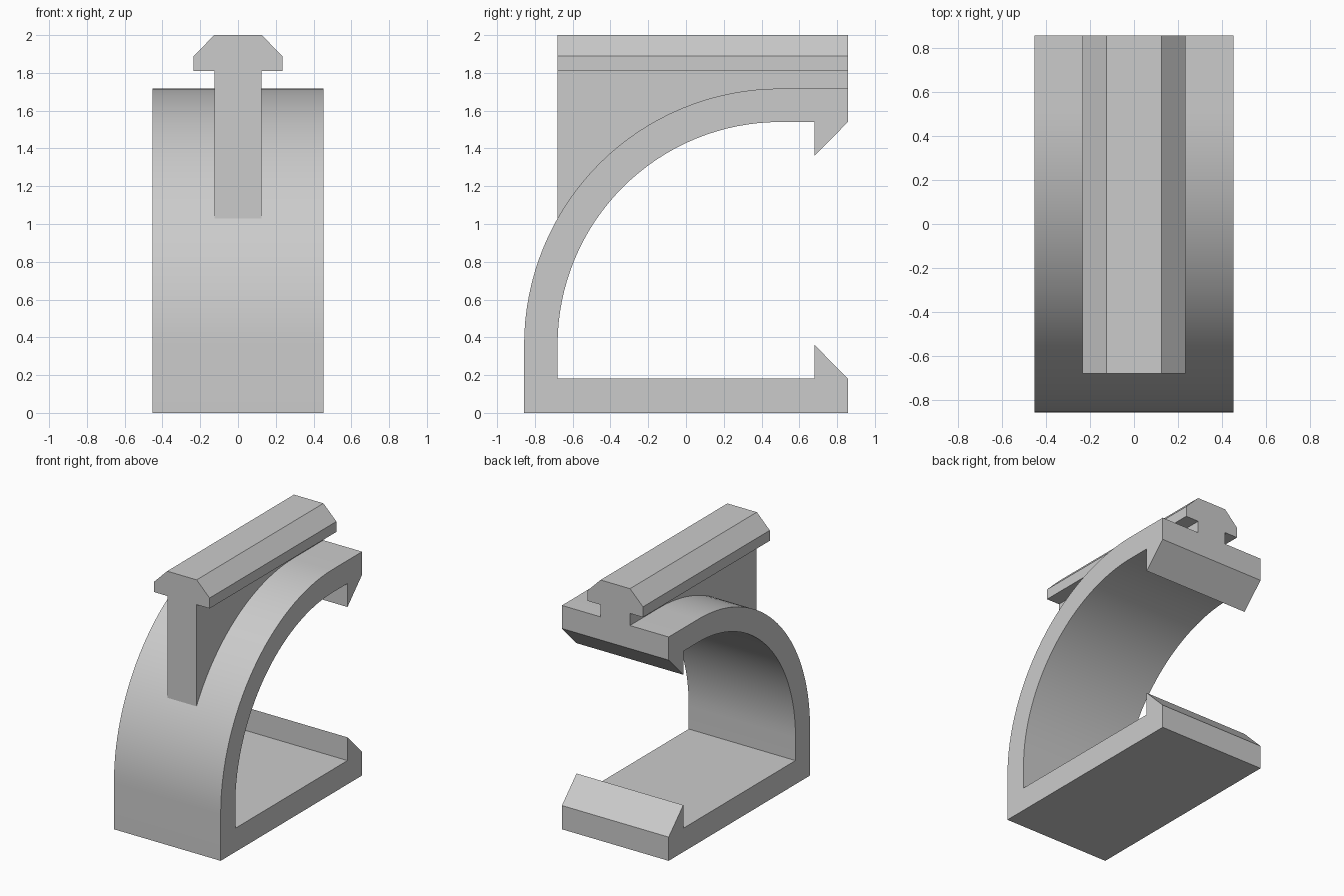
import bpy
import bmesh
from math import sin, cos, pi, acos, radians

cube = bpy.data.objects.get("Cube")
if cube:
    bpy.data.objects.remove(cube, do_unlink=True)

GREY = (0.6, 0.6, 0.6, 1)
grey = bpy.data.materials.new("plain_grey")
grey.use_nodes = True
grey.diffuse_color = GREY
grey.node_tree.nodes["Principled BSDF"].inputs["Base Color"].default_value = GREY

# Shared dimensions
BACK, FRONT, LIP = 0.857, -0.68, 0.68
WIDTH = 0.453
CY, CZ = 0.5, 0.36
R_OUT, R_IN = 1.357, 1.18
STEPS = 32


def arc(radius, start=0.0):
    """Points from the front of the quarter arch (angle 0) to its crown."""
    angles = [start + (pi / 2 - start) * i / STEPS for i in range(STEPS + 1)]
    return [(CY - radius * cos(a), CZ + radius * sin(a)) for a in angles]


def prism(name, points, place, depth):
    """Extrude a closed 2D profile; place maps (u, v) to 3D."""
    bm = bmesh.new()
    face = bm.faces.new([bm.verts.new(place(u, v)) for u, v in points])
    new = bmesh.ops.extrude_face_region(bm, geom=[face])["geom"]
    verts = [e for e in new if isinstance(e, bmesh.types.BMVert)]
    bmesh.ops.translate(bm, verts=verts, vec=depth)
    bmesh.ops.recalc_face_normals(bm, faces=bm.faces)
    mesh = bpy.data.meshes.new(name)
    bm.to_mesh(mesh)
    bm.free()
    mesh.materials.append(grey)
    obj = bpy.data.objects.new(name, mesh)
    bpy.context.collection.objects.link(obj)
    return obj


def side_prism(name, points, half):
    return prism(name, points, lambda y, z: (-half, y, z), (2 * half, 0, 0))


# Arched clip: outer arch, upper hook, inner arch, floor and lower hook
crown_out, crown_in, floor = CZ + R_OUT, CZ + R_IN, 0.182
profile = [(-BACK, 0)] + arc(R_OUT) + [(BACK, crown_out), (BACK, crown_in), (LIP, CZ + 1.0), (LIP, crown_in)]
profile += arc(R_IN)[::-1] + [(FRONT, floor), (LIP, floor), (LIP, CZ), (BACK, floor), (BACK, 0)]
clip = side_prism("arched_clip", profile, WIDTH)

# Web: upright plate rising from the arch, sunk a little into it
R_WEB = R_OUT - 0.08
web_profile = arc(R_WEB, acos((CY - FRONT) / R_WEB))
web_profile += [(BACK, CZ + R_WEB), (BACK, 1.85), (FRONT, 1.85)]
web = side_prism("rail_web", web_profile, 0.124)

# Rail head: bevelled cap along the top of the web
half_head = [(0.235, 1.81), (0.235, 1.89), (0.125, 2.0)]
head_profile = half_head + [(-x, z) for x, z in reversed(half_head)]
head = prism("rail_head", head_profile, lambda x, z: (x, FRONT, z), (0, BACK - FRONT, 0))

# Fuse the parts into one solid
bpy.context.view_layer.objects.active = clip
for part in (web, head):
    mod = clip.modifiers.new("join_" + part.name, 'BOOLEAN')
    mod.operation = 'UNION'
    mod.solver = 'EXACT'
    mod.object = part
    bpy.ops.object.modifier_apply(modifier=mod.name)
    bpy.data.objects.remove(part, do_unlink=True)

bpy.ops.object.select_all(action='DESELECT')
clip.select_set(True)
bpy.ops.object.shade_smooth_by_angle(angle=radians(25))
